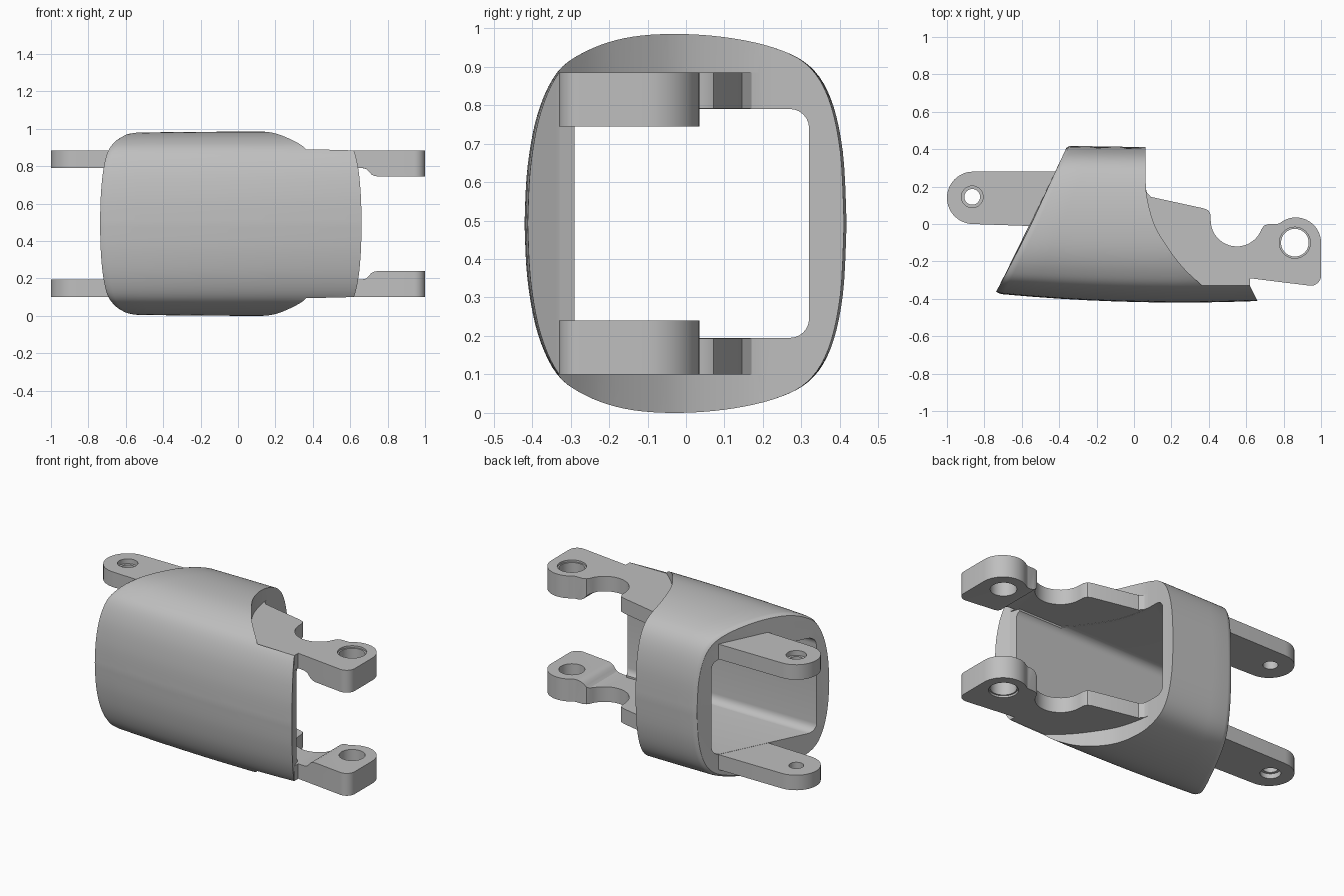
import bpy, bmesh, math

if "Cube" in bpy.data.objects:
    bpy.data.objects.remove(bpy.data.objects["Cube"])

H = 0.985  # total height, everything is symmetric about H / 2

grey = bpy.data.materials.new("satin_grey")
grey.diffuse_color = (0.52, 0.52, 0.52, 1)
grey.use_nodes = True
grey.node_tree.nodes["Principled BSDF"].inputs["Base Color"].default_value = grey.diffuse_color


def finish(name, bm):
    bmesh.ops.recalc_face_normals(bm, faces=bm.faces)
    me = bpy.data.meshes.new(name)
    bm.to_mesh(me)
    bm.free()
    me.materials.append(grey)
    ob = bpy.data.objects.new(name, me)
    bpy.context.collection.objects.link(ob)
    return ob


def prism(name, pts, a, b, axis="z"):
    """Extrude a 2D outline from a to b along one axis."""
    place = {"z": lambda p, h: (p[0], p[1], h),
             "y": lambda p, h: (p[0], h, p[1]),
             "x": lambda p, h: (h, p[0], p[1])}[axis]
    bm = bmesh.new()
    lo = [bm.verts.new(place(p, a)) for p in pts]
    hi = [bm.verts.new(place(p, b)) for p in pts]
    bm.faces.new(lo)
    bm.faces.new(hi)
    for i in range(len(pts)):
        j = (i + 1) % len(pts)
        bm.faces.new((lo[i], lo[j], hi[j], hi[i]))
    return finish(name, bm)


def arc(cx, cy, r, a0, a1, n=12):
    return [(cx + r * math.cos(math.radians(a0 + (a1 - a0) * i / n)),
             cy + r * math.sin(math.radians(a0 + (a1 - a0) * i / n))) for i in range(n + 1)]


def spline(pts, n=5):
    """Catmull-Rom curve through points."""
    out = []
    for i in range(len(pts) - 1):
        p0, p1, p2, p3 = (pts[max(0, min(len(pts) - 1, i + k))] for k in (-1, 0, 1, 2))
        for s in range(n):
            t = s / n
            out.append(tuple(0.5 * (2 * b + (c - a) * t + (2 * a - 5 * b + 4 * c - d) * t * t
                                    + (3 * b - a - 3 * c + d) * t ** 3)
                             for a, b, c, d in zip(p0, p1, p2, p3)))
    return out + [pts[-1]]


def boolean(ob, other, op):
    m = ob.modifiers.new("bool", "BOOLEAN")
    m.operation, m.object, m.solver = op, other, "EXACT"
    dg = bpy.context.evaluated_depsgraph_get()
    dg.update()
    me = bpy.data.meshes.new_from_object(ob.evaluated_get(dg))
    ob.modifiers.clear()
    ob.data = me
    bpy.data.objects.remove(other)


def hole(ob, x, y, r, z0, z1):
    boolean(ob, prism("hole_cutter", arc(x, y, r, 0, 352.5, 47), z0, z1), "DIFFERENCE")


# Shell: loft of a rounded section, with a slanted and softened left end
half = spline([(-0.42, 0.4925), (-0.412, 0.64), (-0.385, 0.78), (-0.335, 0.885), (-0.26, 0.94),
               (-0.16, 0.974), (-0.04, 0.985), (0.1, 0.977), (0.23, 0.95), (0.32, 0.905),
               (0.376, 0.82), (0.408, 0.68), (0.418, 0.4925)])
section = half + [(y, H - z) for y, z in reversed(half[1:-1])]
bm = bmesh.new()
rings = []
for t, s in [(0, 0.975), (0.012, 0.995), (0.025, 1)] + [(0.025 + 0.975 * i / 10, 1) for i in range(1, 11)]:
    ring = []
    for y, z in section:
        x = (-0.549 + 0.449 * y) * (1 - t) + 0.8 * t
        if y < 0:
            y *= 1 - 0.108 * ((x - 0.25) / 0.96) ** 2
        else:
            y *= 1 - 0.04 * (x + 0.36)
        zs = s * (1 - 0.022 * min(0, x - 0.15) ** 2)
        ring.append(bm.verts.new((x, y * s, H / 2 + (z - H / 2) * zs)))
    rings.append(ring)
n = len(section)
for a, b in zip(rings, rings[1:]):
    for i in range(n):
        bm.faces.new((a[i], a[(i + 1) % n], b[(i + 1) % n], b[i]))
bm.faces.new(rings[0])
bm.faces.new(rings[-1])
shell = finish("finger_shell", bm)

# Curved scoop on the right end, leaving the long front wall
scoop = [(0.062, 0.6)] + spline([(0.062, 0.42), (0.062, 0.25), (0.07, 0.14), (0.108, 0.0),
                                 (0.17, -0.11), (0.26, -0.23), (0.365, -0.33)])
scoop += [(0.62, -0.33), (0.665, -0.42), (0.70, -0.6), (1.5, -0.6), (1.5, 0.6)]
boolean(shell, prism("scoop_cutter", scoop, -0.3, 1.3), "DIFFERENCE")

# Front wall lining, then the cavity through the whole shell
lining = [(0.05, -0.35), (0.609, -0.35), (0.62, -0.33), (0.60, -0.27), (0.05, -0.27)]
boolean(shell, prism("wall_lining", lining, 0.16, H - 0.16), "UNION")
cavity = (arc(0.27, 0.74, 0.05, 0, 90, 6) + arc(-0.24, 0.74, 0.05, 90, 180, 6)
          + arc(-0.24, 0.245, 0.05, 180, 270, 6) + arc(0.27, 0.245, 0.05, 270, 360, 6))
boolean(shell, prism("cavity_cutter", cavity, -1.5, 1.5, "x"), "DIFFERENCE")

# Hinge arms: right pair with thick lugs, left pair with rounded tips
hinge = [(0.0, -0.328), (0.0, 0.2), (0.062, 0.2), (0.068, 0.17), (0.09, 0.145), (0.375, 0.083)]
hinge += [(0.398, 0.072), (0.409, 0.05)] + arc(0.55, 0.02, 0.14, 180, 340, 20)
hinge += [(0.695, -0.008), (0.72, 0.0), (0.765, 0.0)] + arc(0.865, -0.1, 0.135, 130, 0, 16)
hinge += arc(0.945, -0.275, 0.055, 0, -97, 8) + [(0.62, -0.29), (0.62, -0.328)]
step = [(-0.1, 0.6), (-0.1, 0.791), (0.66, 0.791), (0.685, 0.786), (0.70, 0.772),
        (0.712, 0.757), (0.73, 0.748), (0.75, 0.745), (0.75, 0.6)]
link = [(-0.3, -0.02), (-0.3, 0.28)] + arc(-0.86, 0.14, 0.14, 90, 270, 24)


def span(low, a, b):
    return (H - b, H - a) if low else (a, b)


for low in (False, True):
    arm = prism("hinge_arm", hinge, *span(low, 0.745, 0.885))
    profile = [(x, H - z) for x, z in step] if low else step
    boolean(arm, prism("step_cutter", profile, -0.6, 0.6, "y"), "DIFFERENCE")
    hole(arm, 0.86, -0.1, 0.074, -0.5, 1.5)
    hole(arm, 0.86, -0.1, 0.083, *span(low, 0.873, 1.2))
    boolean(shell, arm, "UNION")

    tip = prism("link_arm", link, *span(low, 0.791, 0.885))
    hole(tip, -0.865, 0.145, 0.042, -0.5, 1.5)
    hole(tip, -0.865, 0.145, 0.058, *span(low, 0.855, 1.2))
    boolean(shell, tip, "UNION")

# Smooth shading with sharp edges kept
bpy.ops.object.select_all(action="DESELECT")
shell.select_set(True)
bpy.context.view_layer.objects.active = shell
bpy.ops.object.shade_smooth_by_angle(angle=math.radians(30))
